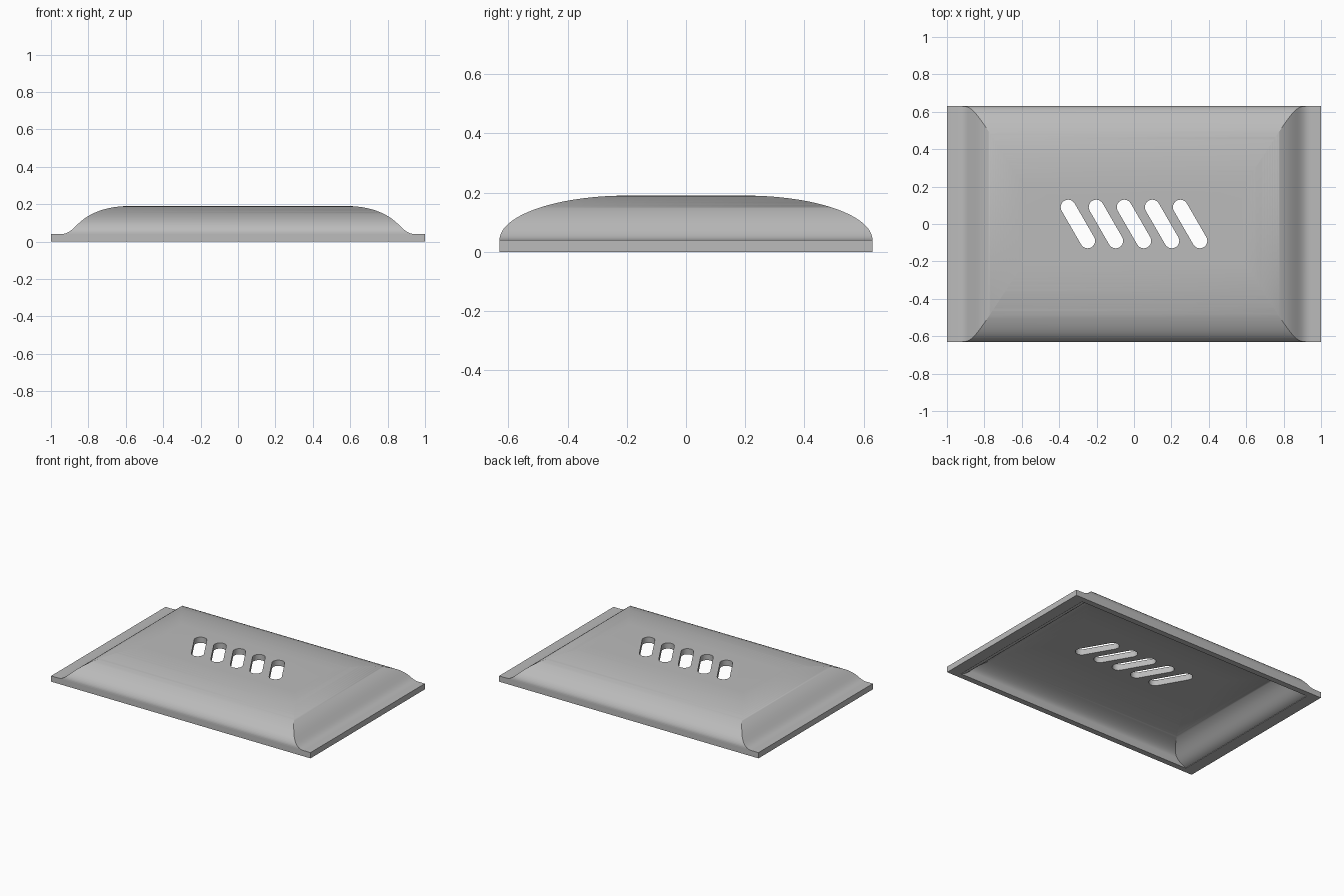
import bpy
import bmesh
from math import sin, cos, pi, radians
from mathutils import Vector
from mathutils.geometry import interpolate_bezier

if "Cube" in bpy.data.objects:
    bpy.data.objects.remove(bpy.data.objects["Cube"])

HALF_X, HALF_Y = 1.0, 0.63
TOP, LIP, WALL = 0.19, 0.04, 0.04

grey = bpy.data.materials.new("plain grey")
grey.use_nodes = True
colour = (0.5, 0.5, 0.5, 1)
grey.diffuse_color = colour
grey.node_tree.nodes["Principled BSDF"].inputs["Base Color"].default_value = colour


def prism(name, outline, to_3d, low, high):
    """Extrude a closed 2D outline between two depths."""
    bm = bmesh.new()
    face = bm.faces.new([bm.verts.new(to_3d(u, v, low)) for u, v in outline])
    shift = Vector(to_3d(0, 0, high)) - Vector(to_3d(0, 0, low))
    moved = bmesh.ops.extrude_face_region(bm, geom=[face], use_keep_orig=True)["geom"]
    bmesh.ops.translate(bm, vec=shift,
                        verts=[g for g in moved if isinstance(g, bmesh.types.BMVert)])
    bmesh.ops.recalc_face_normals(bm, faces=bm.faces)
    mesh = bpy.data.meshes.new(name)
    bm.to_mesh(mesh)
    bm.free()
    mesh.materials.append(grey)
    obj = bpy.data.objects.new(name, mesh)
    bpy.context.collection.objects.link(obj)
    return obj


def combine(obj, other, operation):
    """Apply a boolean and discard the helper."""
    mod = obj.modifiers.new("cut", "BOOLEAN")
    mod.object, mod.operation, mod.solver = other, operation, "EXACT"
    graph = bpy.context.evaluated_depsgraph_get()
    result = bpy.data.meshes.new_from_object(obj.evaluated_get(graph))
    obj.modifiers.clear()
    obj.data = result
    bpy.data.objects.remove(other)


def mirrored(half):
    return half + [(-u, v) for u, v in reversed(half)]


def along_y(u, v, d):
    return (u, d, v)


def along_x(u, v, d):
    return (d, u, v)


def along_z(u, v, d):
    return (u, v, d)


# End profile: rounded shoulder sweeping out into a flat flange
shoulder = [(0.58, TOP), (0.70, TOP), (0.785, 0.155), (0.84, 0.108)]
sweep = [(0.84, 0.108), (0.885, 0.07), (0.90, LIP), (0.95, LIP)]
curve = []
for part in (shoulder, sweep):
    points = interpolate_bezier(*[Vector((x, 0, z)) for x, z in part], 20)
    curve += points[1 if curve else 0:]
ends = [(p.x, p.z) for p in curve]

# Matching inner profile, offset by the wall thickness
inner_ends = []
for i, p in enumerate(curve):
    t = (curve[min(i + 1, len(curve) - 1)] - curve[max(i - 1, 0)]).normalized()
    x, z = p.x + t.z * WALL, p.z - t.x * WALL
    if z > 0.002:
        inner_ends.append((x, z))
inner_ends.append((inner_ends[-1][0], -0.1))


def side_arc(inset, floor):
    """Quarter ellipse that rounds the long sides."""
    centre, steps = 0.2, 28
    arc = [(centre + (HALF_Y - centre - inset) * sin(a), LIP + (TOP - LIP - inset) * cos(a))
           for a in (pi / 2 * i / steps for i in range(steps + 1))]
    return mirrored(arc + [(HALF_Y - inset, floor)])


# Outer cover: where the two extruded profiles overlap
cover = prism("vented_cover", mirrored(ends + [(HALF_X, LIP), (HALF_X, 0)]),
              along_y, -0.8, 0.8)
combine(cover, prism("side_profile", side_arc(0, 0), along_x, -1.2, 1.2), "INTERSECT")

# Hollow underside
cavity = prism("cavity", mirrored(inner_ends), along_y, -0.8, 0.8)
combine(cavity, prism("cavity_sides", side_arc(WALL, -0.1), along_x, -1.2, 1.2), "INTERSECT")
combine(cover, cavity, "DIFFERENCE")

# Five slanted round-ended vent slots
lean, radius, reach, steps = radians(-60), 0.04, 0.104, 12
for i in range(5):
    slot = []
    for side in (1, -1):
        cx = (i - 2) * 0.15 + side * reach * cos(lean)
        cy = side * reach * sin(lean)
        start = lean - side * pi / 2
        for k in range(steps + 1):
            a = lean + (0 if side > 0 else pi) - pi / 2 + pi * k / steps
            slot.append((cx + radius * cos(a), cy + radius * sin(a)))
    combine(cover, prism("slot", slot, along_z, 0.05, 0.4), "DIFFERENCE")

# Smooth shading with crisp creases
bpy.ops.object.select_all(action="DESELECT")
cover.select_set(True)
bpy.context.view_layer.objects.active = cover
bpy.ops.object.shade_smooth_by_angle(angle=radians(30))
cover.modifiers.new("even_shading", "WEIGHTED_NORMAL").keep_sharp = True
